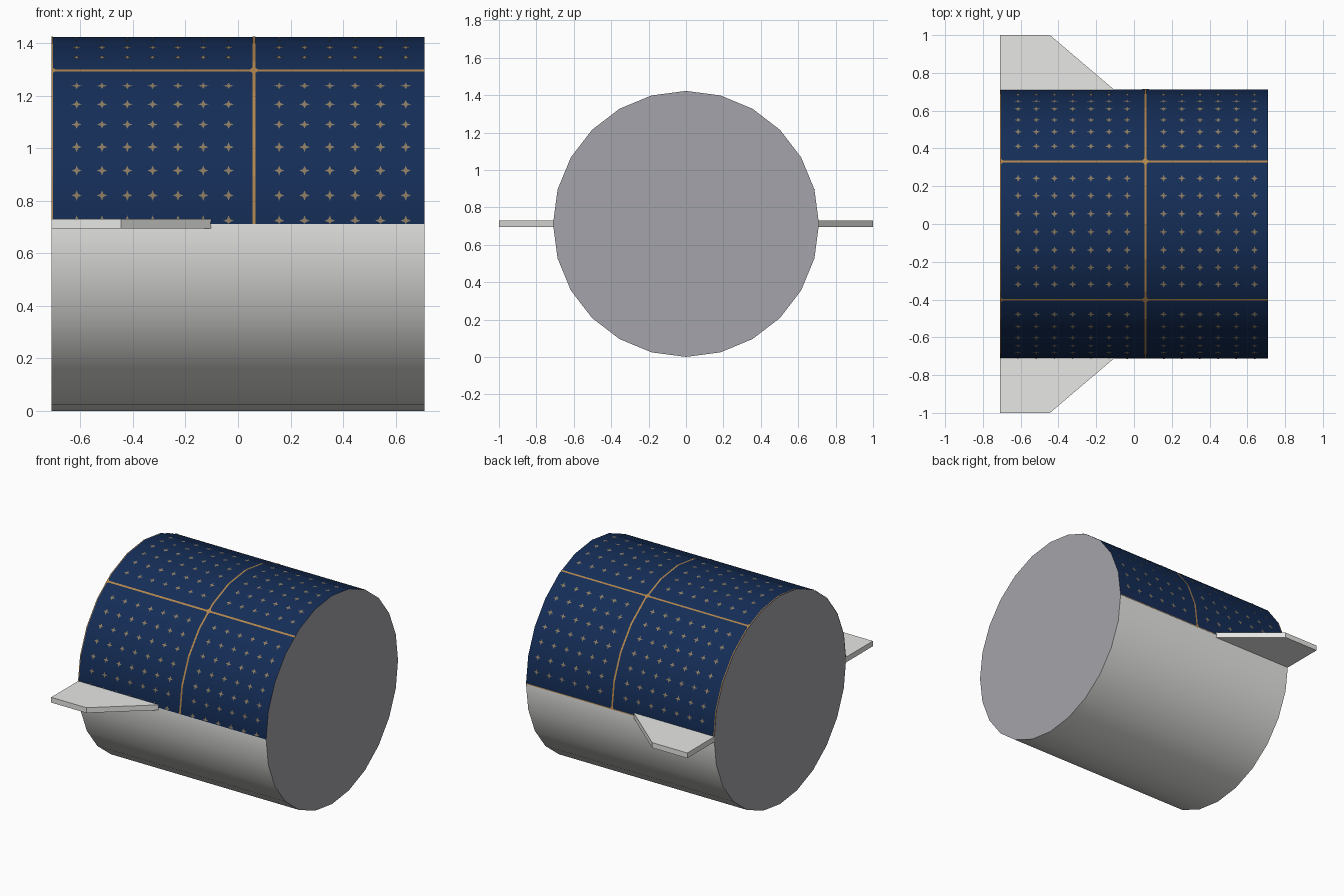
import bpy, bmesh, math

if "Cube" in bpy.data.objects:
    bpy.data.objects.remove(bpy.data.objects["Cube"])

R, L, CZ, N = 0.711, 0.71, 0.712, 24      # barrel radius, half length, axis height, sides
SEG = 2 * R * math.sin(math.pi / N)       # width of one facet
CELL = 0.0963                             # solar cell pitch


def material(name, r, g, b):
    m = bpy.data.materials.new(name)
    m.diffuse_color = (r, g, b, 1)
    m.use_nodes = True
    m.node_tree.nodes["Principled BSDF"].inputs["Base Color"].default_value = m.diffuse_color
    return m


WHITE = material("off_white", 0.80, 0.80, 0.78)
GREY = material("end_grey", 0.37, 0.37, 0.405)
BLUE = material("cell_blue", 0.007, 0.026, 0.094)
GOLD = material("gold_line", 0.43, 0.23, 0.07)
TAN = material("cell_gap_tan", 0.25, 0.19, 0.115)


def ring(k, r=R):
    a = 2 * math.pi * k / N
    return r * math.cos(a), CZ + r * math.sin(a)


def on_roof(x, s, h):
    """Point at arc distance s from the +y edge, lifted h above the facets."""
    k = min(max(int(s / SEG), 0), N // 2 - 1)
    t = s / SEG - k
    (y0, z0), (y1, z1) = ring(k, R + h), ring(k + 1, R + h)
    return x, y0 + (y1 - y0) * t, z0 + (z1 - z0) * t


def finish(name, bm, mats):
    me = bpy.data.meshes.new(name)
    bm.to_mesh(me)
    bm.free()
    for m in mats:
        me.materials.append(m)
    ob = bpy.data.objects.new(name, me)
    bpy.context.collection.objects.link(ob)
    return ob


# Barrel: blue upper half, white lower half, grey ends
bm = bmesh.new()
rows = [[bm.verts.new((x, *ring(k))) for k in range(N)] for x in (-L, L)]
for k in range(N):
    j = (k + 1) % N
    f = bm.faces.new((rows[0][k], rows[0][j], rows[1][j], rows[1][k]))
    f.material_index = 1 if k < N // 2 else 0
for r in rows:
    bm.faces.new(r).material_index = 2
bmesh.ops.recalc_face_normals(bm, faces=bm.faces)
barrel = finish("barrel", bm, (WHITE, BLUE, GREY))
bpy.context.view_layer.objects.active = barrel
barrel.select_set(True)
bpy.ops.object.shade_smooth_by_angle(angle=math.radians(30))
barrel.select_set(False)


# Side fins, mirrored in y
for side, name in ((-1, "front_fin"), (1, "back_fin")):
    bm = bmesh.new()
    outline = [(-L, 0.69), (-0.08, 0.69), (-0.445, 1.0), (-L, 1.0)]
    base = bm.faces.new([bm.verts.new((x, side * y, 0.695)) for x, y in outline])
    ext = bmesh.ops.extrude_face_region(bm, geom=[base])
    vs = [v for v in ext["geom"] if isinstance(v, bmesh.types.BMVert)]
    bmesh.ops.translate(bm, verts=vs, vec=(0, 0, 0.036))
    bmesh.ops.recalc_face_normals(bm, faces=bm.faces)
    finish(name, bm, (WHITE,))


def star(bm, x, s, outer, inner):
    """Four-pointed mark lying on the roof."""
    c = bm.verts.new(on_roof(x, s, 0.003))
    pts = []
    for i in range(8):
        r, a = (inner if i % 2 else outer), i * math.pi / 4
        px = min(max(x + r * math.cos(a), -L), L)
        ps = min(max(s + r * math.sin(a), 0), SEG * N / 2)
        pts.append(bm.verts.new(on_roof(px, ps, 0.003)))
    for i in range(8):
        bm.faces.new((c, pts[i - 1], pts[i]))


def strip(bm, x0, x1, s0, s1):
    """Band lying on the roof, bent at each facet edge."""
    cuts = [s0] + [k * SEG for k in range(13) if s0 < k * SEG < s1] + [s1]
    for a, b in zip(cuts, cuts[1:]):
        bm.faces.new([bm.verts.new(on_roof(x, s, 0.002)) for x, s in
                      ((x0, a), (x0, b), (x1, b), (x1, a))][::-1])


def face_outward(bm):
    for f in bm.faces:
        f.normal_update()
        c = f.calc_center_median()
        if f.normal.y * c.y + f.normal.z * (c.z - CZ) < 0:
            f.normal_flip()


# Small marks at the cell corners
bm = bmesh.new()
for i in range(15):
    for j in range(24):
        if i % 8 and j % 8:
            star(bm, -L + i * CELL, j * CELL, 0.020, 0.008)
face_outward(bm)
finish("cell_corner_marks", bm, (TAN,))

# Gold panel lines every eight cells, with marks where they cross
bm = bmesh.new()
W = 0.006
top = SEG * N / 2
for i in (0, 8):
    x = -L + i * CELL
    strip(bm, max(x - W, -L), x + W, 0, top)
for j in (0, 8, 16):
    s = j * CELL
    strip(bm, -L, L, max(s - W, 0), s + W)
    for i in (0, 8):
        star(bm, -L + i * CELL, s, 0.024, 0.015)
face_outward(bm)
finish("gold_panel_lines", bm, (GOLD,))
